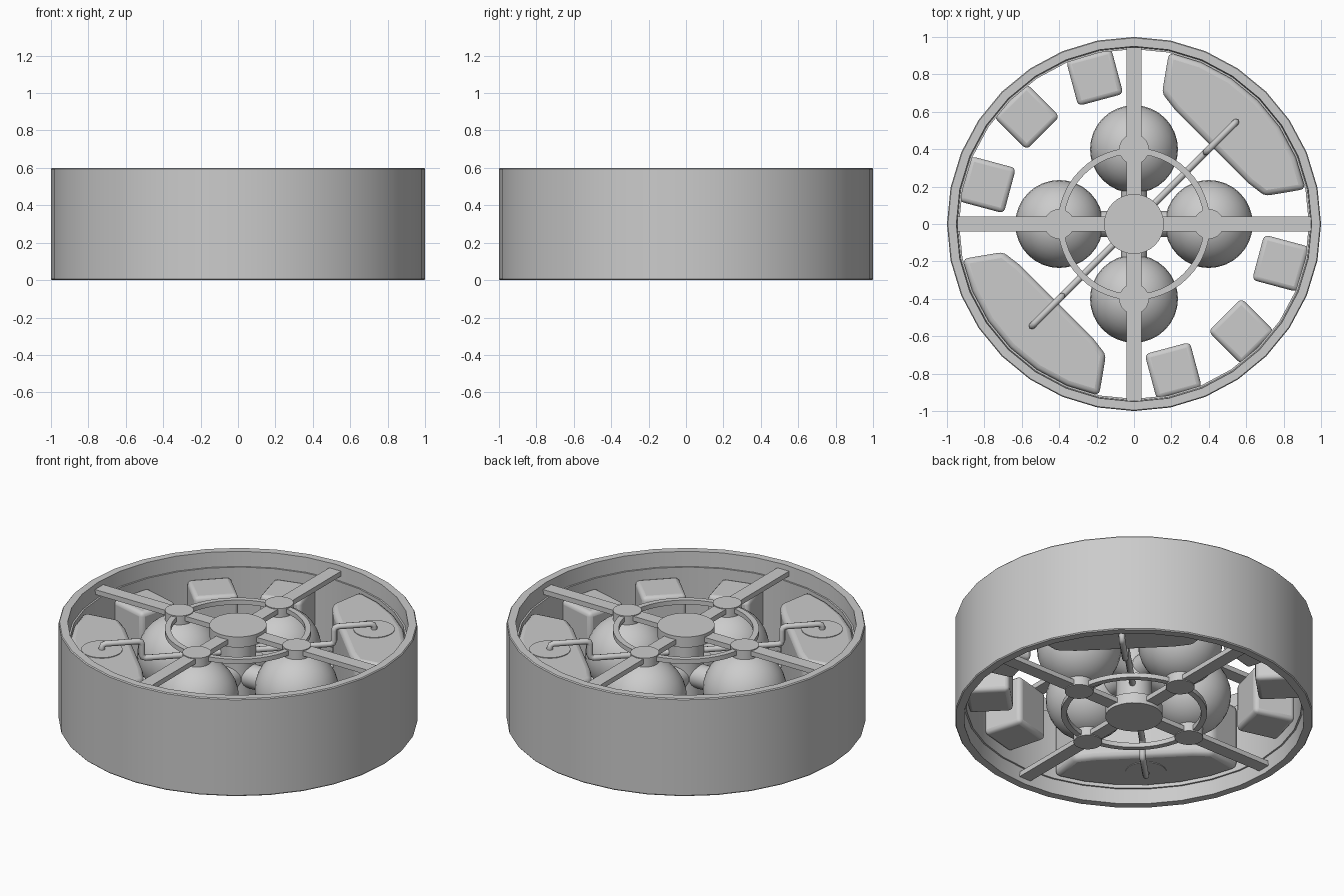
import bpy, bmesh, math
from mathutils import Vector

if "Cube" in bpy.data.objects:
    bpy.data.objects.remove(bpy.data.objects["Cube"])


def select(o):
    bpy.ops.object.select_all(action='DESELECT')
    o.select_set(True)
    bpy.context.view_layer.objects.active = o


def smooth(o):
    select(o)
    bpy.ops.object.shade_smooth_by_angle(angle=math.radians(35))
    return o


def from_bm(bm, name):
    bmesh.ops.recalc_face_normals(bm, faces=bm.faces)
    me = bpy.data.meshes.new(name)
    bm.to_mesh(me)
    bm.free()
    o = bpy.data.objects.new(name, me)
    bpy.context.collection.objects.link(o)
    return o


def lathe(name, profile, n):
    # closed (radius, z) profile spun round z
    bm = bmesh.new()
    rings = []
    for i in range(n):
        a = 2 * math.pi * i / n
        rings.append([bm.verts.new((r * math.cos(a), r * math.sin(a), z)) for r, z in profile])
    m = len(profile)
    for i in range(n):
        p, q = rings[i], rings[(i + 1) % n]
        for j in range(m):
            k = (j + 1) % m
            bm.faces.new((p[j], q[j], q[k], p[k]))
    return smooth(from_bm(bm, name))


def cyl(name, a, b, r, n=32):
    a, b = Vector(a), Vector(b)
    bpy.ops.mesh.primitive_cylinder_add(vertices=n, radius=r, depth=(b - a).length, location=(a + b) / 2)
    o = bpy.context.object
    o.rotation_euler = (b - a).to_track_quat('Z', 'Y').to_euler()
    o.name = name
    return smooth(o)


def box(name, loc, size, rot=0, bevel=0):
    bpy.ops.mesh.primitive_cube_add(size=1, location=loc, rotation=(0, 0, rot))
    o = bpy.context.object
    o.name = name
    o.scale = size
    bpy.ops.object.transform_apply(location=False, rotation=False, scale=True)
    if bevel:
        add_bevel(o, bevel)
    return o


def add_bevel(o, w):
    m = o.modifiers.new("bevel", 'BEVEL')
    m.width, m.segments = w, 3
    smooth(o)


def polar(r, deg, z):
    return (r * math.cos(math.radians(deg)), r * math.sin(math.radians(deg)), z)


# outer shell with a recessed lip at both rims
lathe("outer_shell", [(0.995, 0), (1, 0.006), (1, 0.594), (0.995, 0.6), (0.95, 0.6), (0.945, 0.51),
                      (0.935, 0.51), (0.935, 0.09), (0.945, 0.09), (0.95, 0)], 32)

# central column
cyl("centre_column", (0, 0, 0.05), (0, 0, 0.55), 0.1)

# spherical tanks with connecting stubs
for i in range(4):
    a = 90 * i
    bpy.ops.mesh.primitive_uv_sphere_add(segments=32, ring_count=16, radius=0.235, location=polar(0.4, a, 0.3))
    bpy.context.object.name = f"tank_{i}"
    smooth(bpy.context.object)
    cyl(f"tank_stub_{i}", (0, 0, 0.3), polar(0.2, a, 0.3), 0.07)

# frames on top and bottom, mirrored about mid height
for side, s in (("top", 1), ("bottom", -1)):
    def Z(h):
        return 0.3 + s * h
    cyl(f"{side}_hub", (0, 0, Z(0.225)), (0, 0, Z(0.29)), 0.16)
    box(f"{side}_beam_x", (0, 0, Z(0.255)), (1.89, 0.08, 0.03))
    box(f"{side}_beam_y", (0, 0, Z(0.255)), (0.08, 1.89, 0.03))
    lathe(f"{side}_ring", [(0.375, Z(0.24)), (0.408, Z(0.24)), (0.408, Z(0.268)), (0.375, Z(0.268))], 48)
    for i in range(4):
        cyl(f"{side}_node_{i}", polar(0.4, 90 * i, Z(0.21)), polar(0.4, 90 * i, Z(0.275)), 0.08)
    # feed pipes and caps on the large blocks
    for k in (1, -1):
        d = 0.545 * k
        e = 0.385 * k
        cyl(f"{side}_cap", (d, d, Z(0.18)), (d, d, Z(0.204)), 0.115)
        pts = [(0, 0, 0.13), (e, e, 0.13), (e, e, 0.235), (d, d, 0.235), (d, d, 0.19)]
        cu = bpy.data.curves.new("feed_pipe", 'CURVE')
        cu.dimensions = '3D'
        cu.bevel_depth, cu.bevel_resolution, cu.use_fill_caps = 0.018, 2, True
        # cut each corner so the pipe bends softly
        path = [Vector(pts[0])]
        for p, q, r in zip(pts, pts[1:], pts[2:]):
            p, q, r = Vector(p), Vector(q), Vector(r)
            u, v = q + (p - q).normalized() * 0.022, q + (r - q).normalized() * 0.022
            path += [u, (u + v + 2 * q) / 4, v]
        path.append(Vector(pts[-1]))
        sp = cu.splines.new('POLY')
        sp.points.add(len(path) - 1)
        for pt, c in zip(sp.points, path):
            pt.co = (c.x, c.y, Z(c.z), 1)
        o = bpy.data.objects.new(f"{side}_feed_pipe", cu)
        bpy.context.collection.objects.link(o)

# large shaped blocks against the shell
for k in (1, -1):
    outline = [(0.15, 0.70), (0.22, 0.61), (0.61, 0.22), (0.70, 0.15)]
    outline += [polar(0.937, a, 0)[:2] for a in (11.5, 22.5, 33.75, 45, 56.25, 67.5, 78.5)]
    bm = bmesh.new()
    f = bm.faces.new([bm.verts.new((x * k, y * k, 0.1)) for x, y in outline])
    g = bmesh.ops.extrude_face_region(bm, geom=[f])
    bmesh.ops.translate(bm, vec=(0, 0, 0.4), verts=[v for v in g['geom'] if isinstance(v, bmesh.types.BMVert)])
    add_bevel(from_bm(bm, "large_block"), 0.03)

# small rounded boxes round the shell
for a in (105, 135, 165, 285, 315, 345):
    box(f"small_box_{a}", polar(0.812, a, 0.3), (0.25, 0.25, 0.3), math.radians(a), 0.025)
